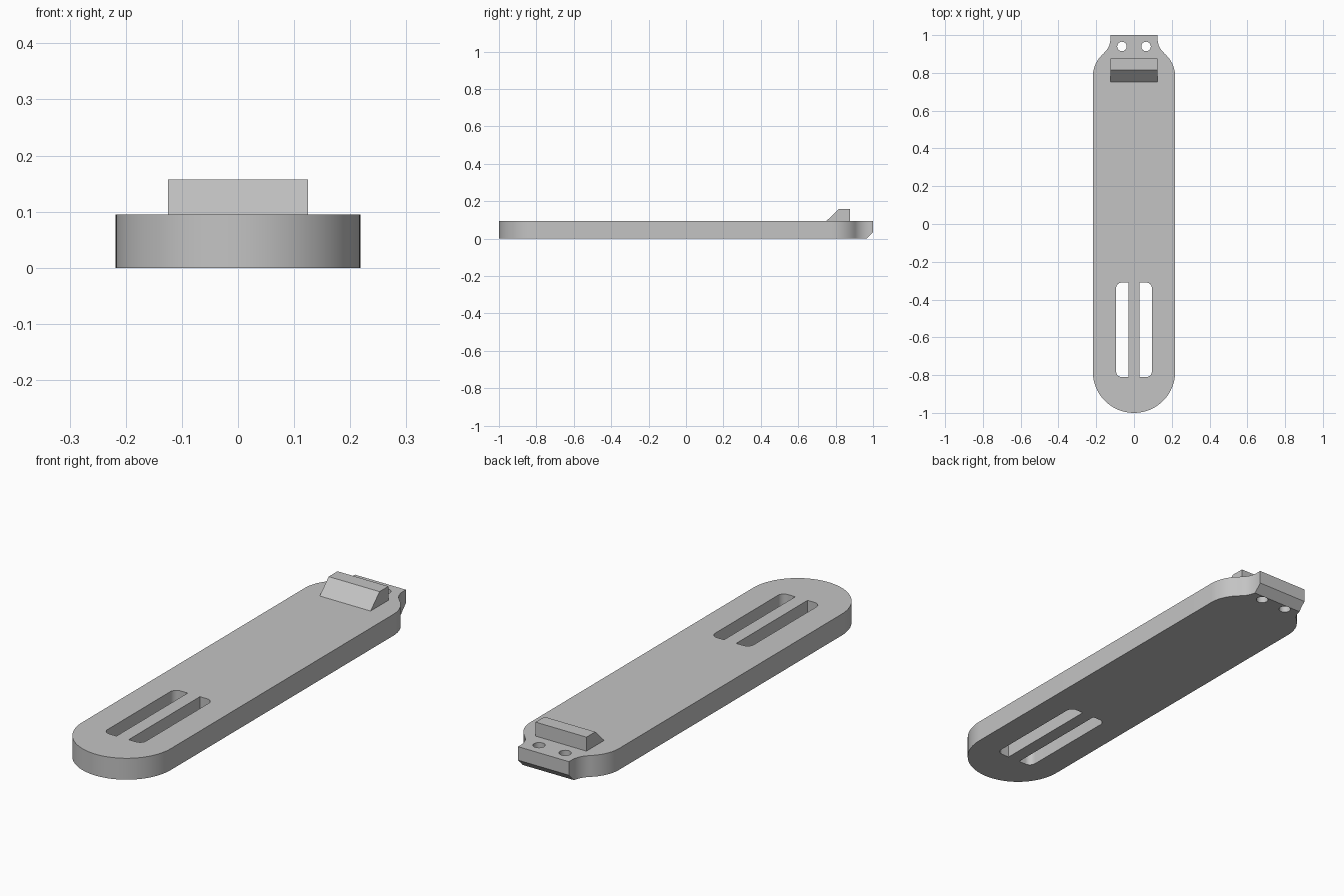
import bpy, bmesh
from math import sin, cos, radians
from mathutils import Vector

if "Cube" in bpy.data.objects:
    bpy.data.objects.remove(bpy.data.objects["Cube"])

THICK = 0.095
HALF_W = 0.218
TIP_W = 0.125

grey = bpy.data.materials.new("plain grey")
grey.use_nodes = True
colour = (0.55, 0.55, 0.55, 1)
grey.diffuse_color = colour
grey.node_tree.nodes["Principled BSDF"].inputs["Base Color"].default_value = colour


def arc(cx, cy, r, start, end, steps):
    angles = [radians(start + (end - start) * i / steps) for i in range(steps + 1)]
    return [(cx + r * cos(a), cy + r * sin(a)) for a in angles]


def prism(name, points, depth):
    """Extrude a closed loop of 3D points along a vector."""
    bm = bmesh.new()
    face = bm.faces.new([bm.verts.new(p) for p in points])
    new = bmesh.ops.extrude_face_region(bm, geom=[face])["geom"]
    verts = [v for v in new if isinstance(v, bmesh.types.BMVert)]
    bmesh.ops.translate(bm, vec=Vector(depth), verts=verts)
    bmesh.ops.recalc_face_normals(bm, faces=bm.faces)
    mesh = bpy.data.meshes.new(name)
    bm.to_mesh(mesh)
    bm.free()
    mesh.materials.append(grey)
    obj = bpy.data.objects.new(name, mesh)
    bpy.context.collection.objects.link(obj)
    return obj


def flat_prism(name, outline, z0, z1):
    return prism(name, [(x, y, z0) for x, y in outline], (0, 0, z1 - z0))


def cut(target, cutter):
    mod = target.modifiers.new(cutter.name, "BOOLEAN")
    mod.operation = "DIFFERENCE"
    mod.solver = "EXACT"
    mod.object = cutter
    bpy.context.view_layer.objects.active = target
    bpy.ops.object.modifier_apply(modifier=mod.name)
    bpy.data.objects.remove(cutter)


# Strap body: round front end, shoulders sweeping into a narrow back tip
half = arc(0, HALF_W - 1, HALF_W, -90, 0, 24)
half += arc(HALF_W - 0.16, 0.78, 0.16, 0, 50.8, 12)
half += arc(TIP_W + 0.098, 0.98, 0.098, 230.8, 180, 12)
half.append((TIP_W, 1))
outline = half + [(-x, y) for x, y in reversed(half[1:])]
body = flat_prism("strap_body", outline, 0, THICK)

# Chamfer under the back tip
cut(body, prism("tip_chamfer", [(-0.3, 0.94, -0.025), (-0.3, 1.03, 0.065),
                                (-0.3, 1.03, -0.025)], (0.6, 0, 0)))

# Twin slots (rounded on their outer corners) and twin round holes
slot = [(0.03, -0.81)] + arc(0.065, -0.78, 0.03, -90, 0, 8)
slot += arc(0.065, -0.34, 0.03, 0, 90, 8) + [(0.03, -0.31)]
for side in (1, -1):
    cut(body, flat_prism("slot", [(side * x, y) for x, y in slot], -0.1, 0.2))
    hole = arc(side * 0.064, 0.94, 0.025, 0, 360, 32)[:-1]
    cut(body, flat_prism("hole", hole, -0.1, 0.2))

# Wedge-shaped catch on top
catch = prism("catch", [(-TIP_W, y, z) for y, z in
                        [(0.752, THICK), (0.815, 0.157), (0.877, 0.157), (0.877, THICK)]],
              (2 * TIP_W, 0, 0))

# Smooth the curved walls, keep hard edges
bpy.ops.object.select_all(action="DESELECT")
body.select_set(True)
bpy.context.view_layer.objects.active = body
bpy.ops.object.shade_smooth_by_angle(angle=radians(30))
